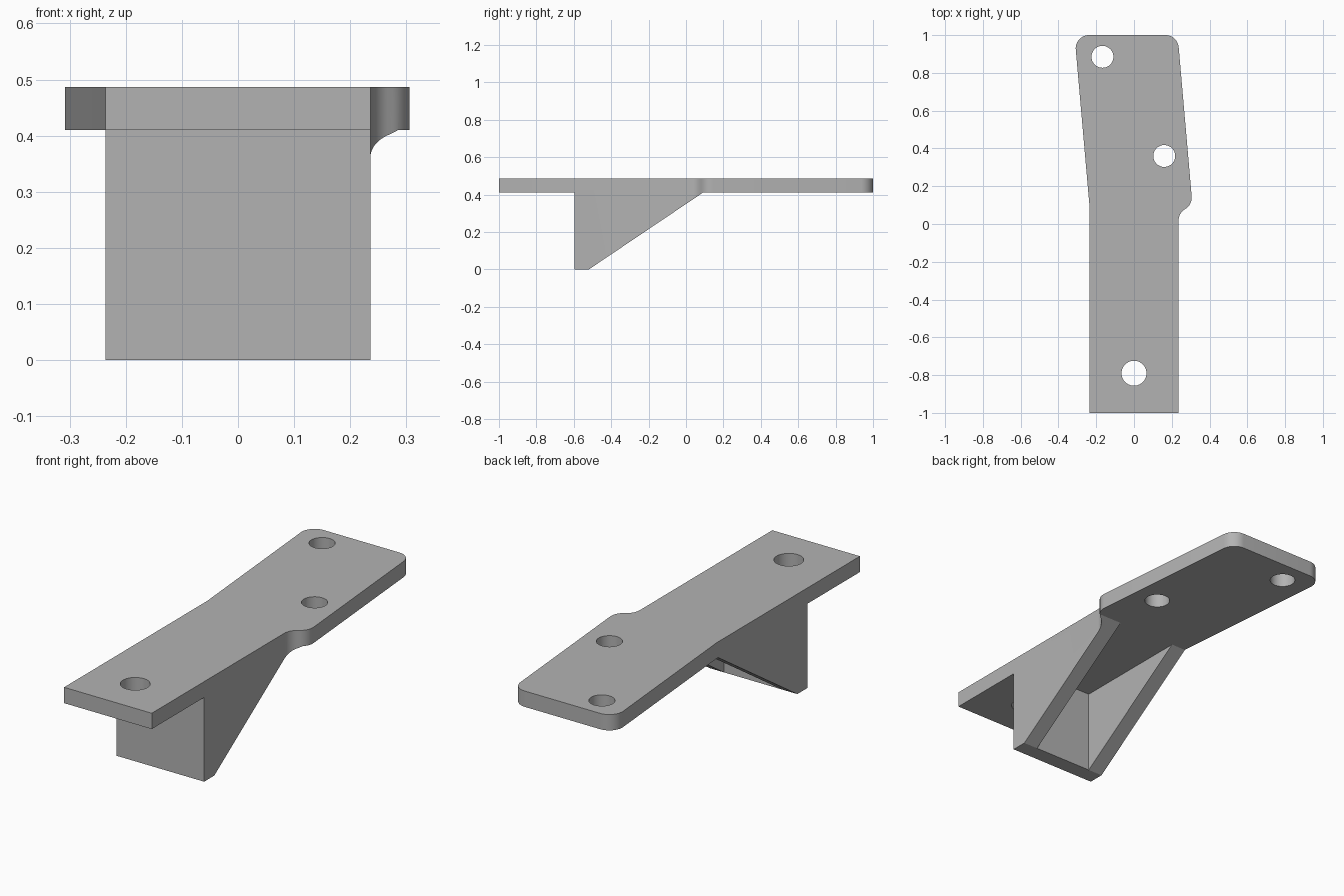
import bpy, bmesh, math
from mathutils import Vector

cube = bpy.data.objects.get("Cube")
if cube:
    bpy.data.objects.remove(cube, do_unlink=True)

TOP, UNDER = 0.487, 0.41      # plate faces
HALF, WALL = 0.236, 0.078     # stem half width, wall thickness
FRONT = -0.597                # front face of the leg

grey = bpy.data.materials.new("plain grey")
grey.use_nodes = True
colour = (0.45, 0.45, 0.45, 1)
grey.diffuse_color = colour
grey.node_tree.nodes["Principled BSDF"].inputs["Base Color"].default_value = colour


def rounded(corners, steps=12):
    """Outline from (x, y, radius) corners, each filleted with an arc."""
    points = []
    for i, (x, y, r) in enumerate(corners):
        p = Vector((x, y))
        if not r:
            points.append(p)
            continue
        a = (Vector(corners[i - 1][:2]) - p).normalized()
        b = (Vector(corners[(i + 1) % len(corners)][:2]) - p).normalized()
        half = a.angle(b) / 2
        centre = p + (a + b).normalized() * r / math.sin(half)
        start = p + a * r / math.tan(half) - centre
        end = p + b * r / math.tan(half) - centre
        sweep = math.pi - 2 * half
        for k in range(steps + 1):
            t = sweep * k / steps
            points.append(centre + (start * math.sin(sweep - t)
                                    + end * math.sin(t)) / math.sin(sweep))
    return points


def prism(name, points, offset):
    """Solid made by extruding a flat outline of 3D points."""
    bm = bmesh.new()
    face = bm.faces.new([bm.verts.new(p) for p in points])
    moved = bmesh.ops.extrude_face_region(bm, geom=[face])["geom"]
    bmesh.ops.translate(bm, vec=offset,
                        verts=[v for v in moved if isinstance(v, bmesh.types.BMVert)])
    bmesh.ops.recalc_face_normals(bm, faces=bm.faces)
    mesh = bpy.data.meshes.new(name)
    bm.to_mesh(mesh)
    bm.free()
    mesh.materials.append(grey)
    obj = bpy.data.objects.new(name, mesh)
    bpy.context.collection.objects.link(obj)
    return obj


def combine(target, tool, operation):
    """Apply a boolean and discard the tool."""
    tool.hide_render = True
    mod = target.modifiers.new(operation, "BOOLEAN")
    mod.operation, mod.object, mod.solver = operation, tool, "EXACT"
    bpy.context.view_layer.objects.active = target
    bpy.ops.object.modifier_apply(modifier=mod.name)
    bpy.data.objects.remove(tool, do_unlink=True)


# Plan outline: straight stem, stepped shoulder, slanted rounded arm
outline = rounded([(-HALF, -1, 0), (HALF, -1, 0),
                   (HALF, 0.055, 0.07), (0.309, 0.105, 0.07),
                   (0.231, 1, 0.07), (-0.315, 1, 0.07), (-HALF, 0.1, 0)])
bracket = prism("bracket", [(p.x, p.y, 0) for p in outline], (0, 0, TOP))

# Side profile: thin plate with a sloping leg
side = [(-1.1, TOP + 0.1), (-1.1, UNDER), (FRONT, UNDER), (FRONT, -0.1),
        (FRONT + WALL, -0.1), (FRONT + WALL, 0), (0.09, UNDER),
        (1.1, UNDER), (1.1, TOP + 0.1)]
combine(bracket, prism("side_profile", [(-0.5, y, z) for y, z in side], (1, 0, 0)),
        "INTERSECT")

# Open pocket between the two ribs
inner = HALF - WALL
pocket = [(-inner, FRONT + WALL), (inner, FRONT + WALL), (inner, 0.2), (-inner, 0.2)]
combine(bracket, prism("pocket", [(x, y, -0.1) for x, y in pocket], (0, 0, UNDER + 0.1)),
        "DIFFERENCE")

# Screw holes
for x, y, r in [(-0.167, 0.885, 0.058), (0.16, 0.36, 0.058), (0, -0.79, 0.066)]:
    ring = [(x + r * math.cos(math.tau * k / 48), y + r * math.sin(math.tau * k / 48), 0.3)
            for k in range(48)]
    combine(bracket, prism("hole", ring, (0, 0, 0.4)), "DIFFERENCE")

bpy.ops.object.select_all(action="DESELECT")
bracket.select_set(True)
bpy.context.view_layer.objects.active = bracket
bpy.ops.object.shade_smooth_by_angle(angle=math.radians(25))
